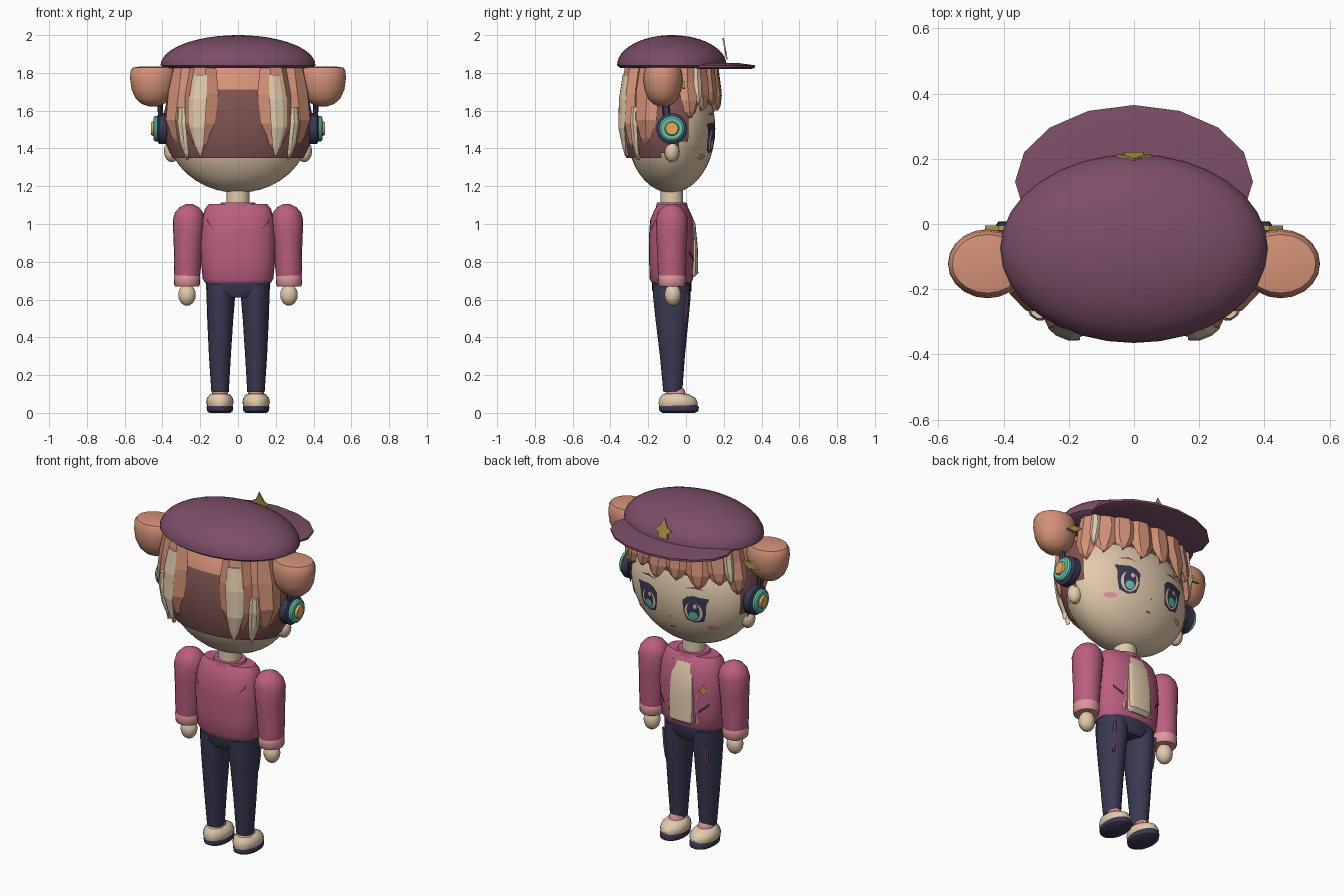
import bpy, bmesh, math
from mathutils import Vector, Matrix

cube = bpy.data.objects.get("Cube")
if cube:
    bpy.data.objects.remove(cube, do_unlink=True)


def material(name, r, g, b):
    lin = [((c / 255 + 0.055) / 1.055) ** 2.4 for c in (r, g, b)] + [1.0]
    m = bpy.data.materials.new(name)
    m.use_nodes = True
    m.diffuse_color = lin
    m.node_tree.nodes["Principled BSDF"].inputs["Base Color"].default_value = lin
    return m


PLUM = material("plum", 124, 78, 103)
NAVY = material("navy", 58, 57, 82)
ROSE = material("rose", 186, 94, 128)
HAIR = material("copper_hair", 212, 146, 120)
DARK = material("dark_hair", 126, 83, 80)
SKIN = material("cream_skin", 226, 202, 172)
TEAL = material("teal", 98, 196, 178)
GOLD = material("gold", 186, 156, 82)
ORANGE = material("amber", 226, 172, 98)
BLUSH = material("light_pink", 222, 150, 155)


def finish(name, bm, mats, smooth=True, recalc=True):
    if recalc:
        bmesh.ops.recalc_face_normals(bm, faces=bm.faces[:])
    me = bpy.data.meshes.new(name)
    bm.to_mesh(me)
    bm.free()
    for m in mats:
        me.materials.append(m)
    ob = bpy.data.objects.new(name, me)
    bpy.context.collection.objects.link(ob)
    if smooth:
        bpy.ops.object.select_all(action='DESELECT')
        ob.select_set(True)
        bpy.context.view_layer.objects.active = ob
        bpy.ops.object.shade_smooth_by_angle(angle=math.radians(38))
    return ob


def skin_rings(bm, rings):
    """Join equal-sized point rings into a closed skin."""
    vs = [[bm.verts.new(p) for p in ring] for ring in rings]
    n = len(vs[0])
    for a, b in zip(vs, vs[1:]):
        for i in range(n):
            bm.faces.new((a[i], a[(i + 1) % n], b[(i + 1) % n], b[i]))
    bm.faces.new(vs[0][::-1])
    bm.faces.new(vs[-1])


def loft(name, rings, mat, n=24, p=1.0, matrix=None):
    """Stack of (super)ellipses: (z, rx, ry, cx, cy)."""
    def pw(v):
        return math.copysign(abs(v) ** p, v)
    bm = bmesh.new()
    skin_rings(bm, [[(cx + rx * pw(math.cos(i * math.tau / n)), cy + ry * pw(math.sin(i * math.tau / n)), z)
                     for i in range(n)] for z, rx, ry, cx, cy in rings])
    if matrix:
        bm.transform(matrix)
    return finish(name, bm, [mat])


def ball(name, c, r, mat, seg=32):
    bm = bmesh.new()
    bmesh.ops.create_uvsphere(bm, u_segments=seg, v_segments=seg // 2, radius=1,
                              matrix=Matrix.Translation(c) @ Matrix.Diagonal((*r, 1)))
    return finish(name, bm, [mat])


HEAD_C, HEAD_R = (0, -0.08, 1.505), (0.38, 0.235, 0.34)


def face_y(x, z):
    k = 1 - (x / HEAD_R[0]) ** 2 - ((z - HEAD_C[2]) / HEAD_R[2]) ** 2
    return HEAD_C[1] + HEAD_R[1] * math.sqrt(max(k, 0))


def chest_y(x, z):
    return -0.075 + 0.122 * math.sqrt(max(1 - (abs(x) / 0.2) ** 2.35, 0))


def back_y(x, z):
    return -0.15 - chest_y(x, z)


def decal(name, pts, mat, surf, off):
    """Thin painted shape laid on a curved surface."""
    sign = -1 if surf is back_y else 1
    c = Vector((sum(p[0] for p in pts), sum(p[1] for p in pts))) / len(pts)
    bm = bmesh.new()

    def vert(q):
        return bm.verts.new((q.x, surf(q.x, q.y) + sign * off, q.y))
    rings = [[vert(c + (Vector(p) - c) * k) for p in pts] for k in (1, 0.67, 0.33)]
    mid, n = vert(c), len(pts)
    for i in range(n):
        j = (i + 1) % n
        for a, b in zip(rings, rings[1:]):
            bm.faces.new((a[i], a[j], b[j], b[i]))
        bm.faces.new((rings[2][i], rings[2][j], mid))
    bm.normal_update()
    for f in bm.faces:
        if f.normal.y * sign < 0:
            f.normal_flip()
    finish(name, bm, [mat], recalc=False)


def oval(x, z, a, b, n=16):
    return [(x + a * math.cos(i * math.tau / n), z + b * math.sin(i * math.tau / n)) for i in range(n)]


def lock(name, az, z0, z1, w, th, mat, out=0.0):
    """Faceted tapering strand hugging the head at azimuth az (0 = face)."""
    a = math.radians(az)
    nrm = Vector((math.sin(a) / 0.39, math.cos(a) / 0.255, 0)).normalized()
    tan = Vector((nrm.y, -nrm.x, 0))
    rings = []
    for t, k in ((0, 0.75), (0.3, 1), (0.65, 0.9), (0.88, 0.5), (1, 0.06)):
        z = z0 + (z1 - z0) * t
        r = max(0.9, math.sqrt(max(0, 1 - ((z - 1.56) / 0.42) ** 2)))
        c = Vector((0.39 * r * math.sin(a), -0.08 + 0.255 * r * math.cos(a), z)) + nrm * out
        rings.append([c + tan * w * k * u + nrm * v for u, v in
                      ((0.5, 0), (0.22, th * k), (-0.22, th * k), (-0.5, 0), (0, -0.02))])
    bm = bmesh.new()
    skin_rings(bm, rings)
    finish(name, bm, [mat], smooth=False)


def plate(name, outline, thick, mat, matrix):
    """Flat xz outline extruded along y."""
    bm = bmesh.new()
    skin_rings(bm, [[(x, y, z) for x, z in outline] for y in (-thick / 2, thick / 2)])
    bm.transform(matrix)
    finish(name, bm, [mat], smooth=False)


# Head and neck
ball("head", HEAD_C, HEAD_R, SKIN, 40)
loft("neck", [(1.06, .062, .06, 0, -.075), (1.2, .062, .06, 0, -.075)], SKIN)

# Hair cap: copper crown, dark sides and nape, open over the face
bm = bmesh.new()
bmesh.ops.create_uvsphere(bm, u_segments=32, v_segments=40, radius=1,
                          matrix=Matrix.Translation((0, -.085, 1.53)) @ Matrix.Diagonal((.395, .258, .4, 1)))
gone = []
for f in bm.faces:
    c = f.calc_center_median()
    edge = 1.64 if c.y > 0.0 else 1.35 + max(0, c.y + .16) * 0.5
    if c.z < edge:
        gone.append(f)
    f.material_index = 0 if c.z > 1.7 else 1
bmesh.ops.delete(bm, geom=gone, context='FACES')
finish("hair_cap", bm, [HAIR, DARK])

# Fringe
for i, (az, low) in enumerate(((-8, 1.62), (12, 1.6), (30, 1.63), (-28, 1.59), (48, 1.6), (-47, 1.62))):
    lock("fringe_lock_%d" % i, az, 1.83, low, .15, .03, HAIR)

# Hat
dome = [(1.825, .385, .272, 0, -.075)]
for i in range(12):
    t = i / 12 * math.pi / 2
    dome.append((1.84 + .16 * math.sin(t), .41 * math.cos(t), .29 * math.cos(t), 0, -.075))
dome.append((2.0, .012, .01, 0, -.075))
loft("hat_dome", dome, PLUM, 32)
loft("hat_brim", [(1.82, .34, .215, 0, .13), (1.828, .365, .235, 0, .13), (1.84, .365, .235, 0, .13),
                  (1.852, .3, .17, 0, .11)], PLUM, 16)
plate("hat_emblem", [(0, .06), (.025, .01), (.055, -.01), (.028, -.025), (.03, -.055),
                     (-.03, -.055), (-.028, -.025), (-.055, -.01), (-.025, .01)], .008, GOLD,
      Matrix.Translation((0, .207, 1.925)) @ Matrix.Rotation(math.radians(10), 4, 'X'))

# Torso, shirt front, hips
loft("jacket", [(.69, .175, .105, 0, -.078), (.71, .187, .115, 0, -.078), (.8, .196, .12, 0, -.075),
                (.92, .2, .122, 0, -.075), (1.02, .19, .115, 0, -.075), (1.08, .175, .09, 0, -.075),
                (1.105, .155, .07, 0, -.075)], ROSE, 28, .85)
loft("collar", [(1.09, .1, .085, 0, -.075), (1.115, .09, .078, 0, -.075)], ROSE)
loft("shirt_front", [(.72, .065, .03, 0, .015), (.74, .075, .035, 0, .03), (.88, .078, .03, 0, .032),
                     (1.0, .07, .03, 0, .02), (1.07, .06, .03, 0, -.01)], SKIN, 16, .5)
loft("hips", [(.61, .1, .085, 0, -.075), (.65, .168, .105, 0, -.075), (.7, .172, .105, 0, -.075)], NAVY, 24, .85)
decal("star_badge", [(-.135, .975), (-.147, .945), (-.162, .935), (-.145, .925), (-.135, .91), (-.125, .925),
                     (-.108, .935), (-.123, .945)], GOLD, chest_y, .012)

# Nose and mouth
decal("nose", oval(0, 1.385, .006, .005, 8), DARK, face_y, .004)
decal("mouth", oval(0, 1.315, .016, .006, 8), DARK, face_y, .004)

# Everything paired
for side, s in (("left", 1), ("right", -1)):
    # Eyes, layered from lash line to highlight
    ex, ez = .145 * s, 1.455
    decal(side + "_eye_lash", [(ex + s * a, ez + b) for a, b in
          ((-.062, .05), (-.035, .075), (0, .084), (.04, .078), (.085, .075), (.07, .04), (.064, -.02),
           (.05, -.065), (0, -.08), (-.045, -.065), (-.058, -.02))], NAVY, face_y, .004)
    decal(side + "_eye_white", oval(ex, ez - .01, .05, .058), SKIN, face_y, .006)
    decal(side + "_iris", oval(ex, ez - .005, .036, .058), NAVY, face_y, .008)
    decal(side + "_iris_glow", oval(ex, ez - .032, .025, .024), TEAL, face_y, .010)
    decal(side + "_eye_shine", oval(ex - .012, ez + .026, .011, .013, 8), SKIN, face_y, .010)
    decal(side + "_brow", [(s * a, b) for a, b in ((.09, 1.575), (.15, 1.592), (.21, 1.575), (.15, 1.582))],
          DARK, face_y, .005)
    decal(side + "_blush", oval(.23 * s, 1.355, .032, .014), BLUSH, face_y, .005)
    ball(side + "_ear", (.35 * s, -.075, 1.385), (.042, .04, .058), SKIN, 16)

    # Side and back hair
    lock(side + "_temple_lock", 66 * s, 1.83, 1.56, .13, .03, HAIR)
    lock(side + "_temple_streak", 58 * s, 1.83, 1.63, .06, .02, SKIN, .022)
    lock(side + "_back_lock", 148 * s, 1.83, 1.37, .2, .052, HAIR)
    lock(side + "_back_streak", 149 * s, 1.79, 1.36, .1, .01, SKIN, .048)
    lock(side + "_rear_side_lock", 122 * s, 1.83, 1.40, .18, .04, HAIR)
    lock(side + "_rear_side_streak", 133 * s, 1.62, 1.34, .06, .012, SKIN, .03)

    # Hair bun and clip
    loft(side + "_bun", [(1.622, .02, .02, .45 * s, -.122), (1.635, .06, .052, .45 * s, -.122),
                         (1.665, .092, .08, .45 * s, -.122), (1.71, .113, .098, .45 * s, -.122),
                         (1.765, .121, .106, .45 * s, -.122), (1.81, .12, .1, .45 * s, -.122),
                         (1.828, .108, .09, .45 * s, -.122), (1.835, .06, .05, .45 * s, -.122)], HAIR, 20)
    plate(side + "_hair_clip", [(.05, 0), (0, .02), (-.05, 0), (0, -.02)], .015, GOLD,
          Matrix.Translation((.41 * s, -.012, 1.735)) @ Matrix.Rotation(s * .3, 4, 'Y'))

    # Headphone cup and band
    turn = Matrix.Translation((0, -.075, 1.505)) @ Matrix.Rotation(s * math.pi / 2, 4, 'Y')
    for part, x0, x1, r, m in (("cup", .37, .425, .082, NAVY), ("ring", .42, .448, .067, TEAL),
                               ("centre", .44, .46, .038, ORANGE)):
        loft(side + "_headphone_" + part, [(x0, r * .9, r * .9, 0, 0), (x0 + .008, r, r, 0, 0),
             (x1 - .008, r, r, 0, 0), (x1, r * .85, r * .85, 0, 0)], m, 24, 1, turn)
    loft(side + "_headphone_band", [(1.55, .014, .02, .41 * s, -.1), (1.65, .014, .02, .412 * s, -.11),
         (1.75, .014, .02, .385 * s, -.11), (1.84, .016, .02, .31 * s, -.11)], NAVY, 8)

    # Arm, cuff, hand
    arm = [(.70, .066, .07), (.78, .072, .076), (.86, .074, .078), (.93, .079, .082), (1.02, .085, .085),
           (1.06, .075, .075), (1.09, .05, .05), (1.107, .015, .015)]
    loft(side + "_sleeve", [(z, a, b, (.27 - max(0, z - .7) * .03) * s, -.075) for z, a, b in arm], ROSE, 20)
    loft(side + "_cuff", [(.67, .062, .066, .27 * s, -.075), (.678, .068, .072, .27 * s, -.075),
                          (.722, .07, .074, .27 * s, -.075), (.73, .066, .07, .27 * s, -.075)], BLUSH, 20)
    ball(side + "_hand", (.27 * s, -.07, .625), (.046, .044, .058), SKIN, 20)

    # Jacket trim
    decal(side + "_pocket", [(s * a, b) for a, b in ((.11, .80), (.16, .845), (.16, .86), (.11, .815))],
          NAVY, chest_y, .012)
    decal(side + "_back_tab", [(s * a, b) for a, b in ((.12, .965), (.165, 1.01), (.165, 1.03), (.145, .99))],
          BLUSH, back_y, .012)
    loft(side + "_lapel", [(.73, .014, .02, .088 * s, .015), (.9, .016, .02, .092 * s, .018),
                           (1.07, .014, .02, .075 * s, -.005)], BLUSH, 8)

    # Leg, pocket stripe, sock, shoe
    loft(side + "_leg", [(.11, .046, .05, .095 * s, -.07), (.3, .058, .066, .096 * s, -.072),
                         (.5, .069, .088, .094 * s, -.074), (.62, .076, .1, .091 * s, -.075),
                         (.68, .078, .1, .09 * s, -.075)], NAVY, 20)
    loft(side + "_leg_stripe", [(.46, .006, .006, .135 * s, -.008), (.54, .012, .01, .135 * s, .002),
                                (.64, .01, .008, .14 * s, .008)], PLUM, 6)
    loft(side + "_sock", [(.07, .045, .055, .095 * s, -.055), (.115, .042, .05, .095 * s, -.055),
                          (.13, .03, .035, .095 * s, -.05)], BLUSH, 16)
    loft(side + "_shoe", [(.035, .066, .1, .096 * s, -.042), (.055, .073, .104, .096 * s, -.042),
                          (.08, .068, .094, .096 * s, -.045), (.1, .05, .068, .096 * s, -.055),
                          (.104, .03, .04, .096 * s, -.06)], SKIN, 20)
    loft(side + "_sole", [(0, .055, .085, .096 * s, -.038), (.01, .068, .103, .096 * s, -.038),
                          (.03, .07, .106, .096 * s, -.038), (.042, .066, .1, .096 * s, -.04)], NAVY, 20)
